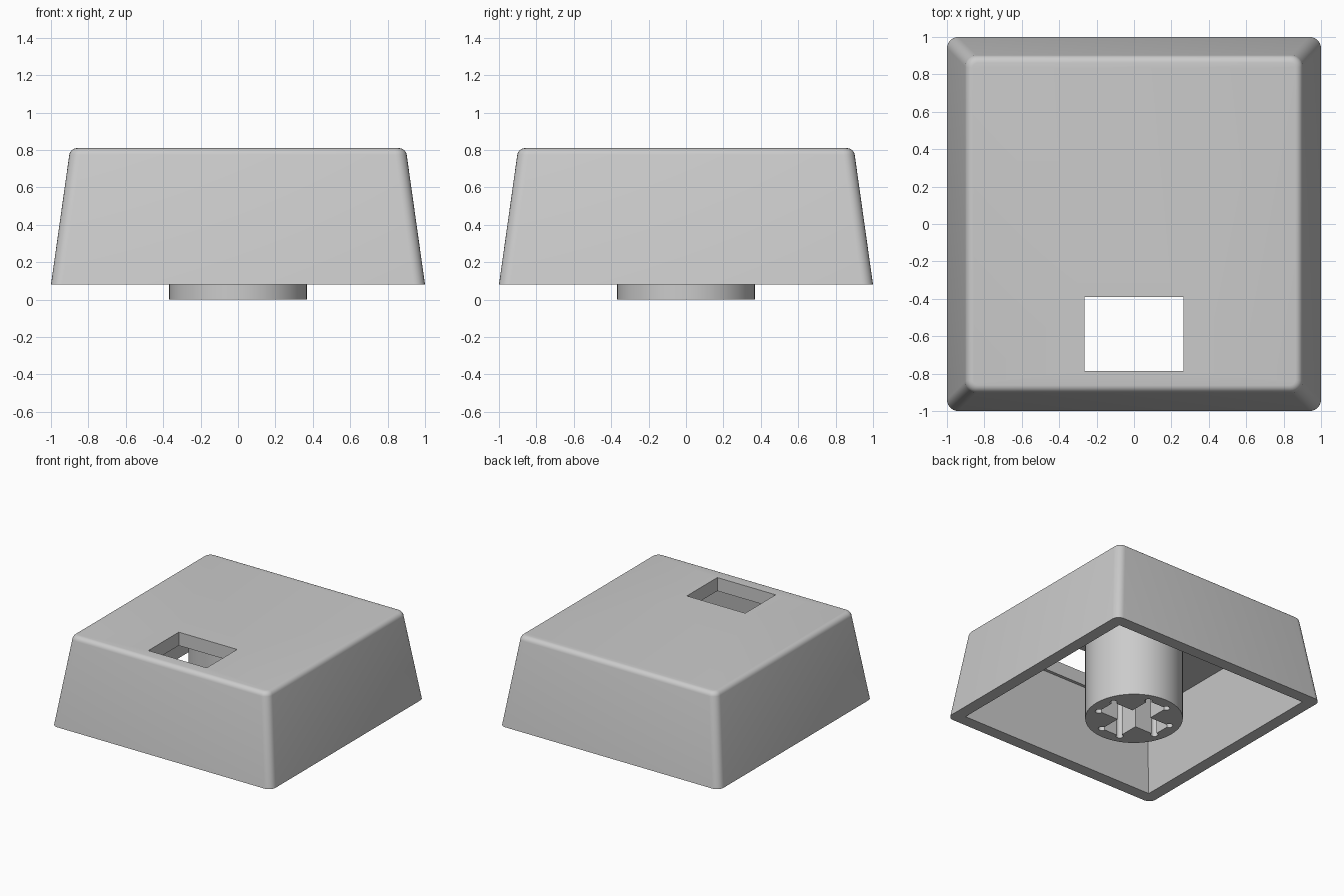
import bpy, bmesh, math

cube = bpy.data.objects.get("Cube")
if cube:
    bpy.data.objects.remove(cube, do_unlink=True)

grey = bpy.data.materials.new("light_grey_plastic")
grey.use_nodes = True
grey.diffuse_color = (0.6, 0.6, 0.6, 1)
grey.node_tree.nodes["Principled BSDF"].inputs["Base Color"].default_value = (0.6, 0.6, 0.6, 1)


def finish(name, bm):
    mesh = bpy.data.meshes.new(name)
    bmesh.ops.recalc_face_normals(bm, faces=bm.faces)
    bm.to_mesh(mesh)
    bm.free()
    mesh.materials.append(grey)
    obj = bpy.data.objects.new(name, mesh)
    bpy.context.collection.objects.link(obj)
    return obj


def frustum(bottom, top, z0, z1):
    """Square block that tapers from half-width bottom to half-width top."""
    bm = bmesh.new()
    bmesh.ops.create_cube(bm, size=2)
    for v in bm.verts:
        half, z = (top, z1) if v.co.z > 0 else (bottom, z0)
        v.co = (v.co.x * half, v.co.y * half, z)
    return bm


def box(name, x, y, z):
    bm = bmesh.new()
    bmesh.ops.create_cube(bm, size=1)
    for v in bm.verts:
        v.co = [lo if c < 0 else hi for c, (lo, hi) in zip(v.co, (x, y, z))]
    return finish(name, bm)


def cylinder(name, x, y, radius, z0, z1, sides):
    bm = bmesh.new()
    bmesh.ops.create_cone(bm, cap_ends=True, segments=sides, radius1=radius,
                          radius2=radius, depth=z1 - z0)
    bmesh.ops.translate(bm, verts=bm.verts, vec=(x, y, (z0 + z1) / 2))
    return finish(name, bm)


def cut(target, cutter):
    cutter.hide_render = True
    mod = target.modifiers.new("cut", "BOOLEAN")
    mod.operation = "DIFFERENCE"
    mod.solver = "EXACT"
    mod.object = cutter
    bpy.context.view_layer.objects.active = target
    bpy.ops.object.modifier_apply(modifier=mod.name)
    bpy.data.objects.remove(cutter, do_unlink=True)


def smooth(obj):
    bpy.ops.object.select_all(action="DESELECT")
    obj.select_set(True)
    bpy.context.view_layer.objects.active = obj
    bpy.ops.object.shade_smooth_by_angle(angle=math.radians(30))


BASE, TOP, ROOF = 0.08, 0.81, 0.70

# Tapered cap with rounded corners and a softened top rim
bm = frustum(1.0, 0.897, BASE, TOP)
corners = [e for e in bm.edges if abs(e.verts[0].co.z - e.verts[1].co.z) > 0.1]
bmesh.ops.bevel(bm, geom=corners, offset=0.06, segments=6, profile=0.5, affect="EDGES")
rim = [e for e in bm.edges if all(v.co.z > TOP - 0.01 for v in e.verts)]
bmesh.ops.bevel(bm, geom=rim, offset=0.035, segments=5, profile=0.5, affect="EDGES")
cap = finish("cap_shell", bm)

# Hollow underside and the window near the front
cut(cap, finish("cavity", frustum(0.902, 0.81, BASE - 0.01, ROOF)))
cut(cap, box("window", (-0.265, 0.265), (-0.785, -0.39), (ROOF - 0.05, 1)))
smooth(cap)

# Central stem, reaching from the floor up to the roof
stem = cylinder("mounting_stem", 0, 0, 0.368, 0, ROOF + 0.01, 64)

# Cross-shaped socket with a small round relief in each arm corner
ARM, SLOT, DEPTH = 0.273, 0.087, 0.52
cut(stem, box("slot_across", (-ARM, ARM), (-SLOT, SLOT), (-0.1, DEPTH)))
cut(stem, box("slot_along", (-SLOT, SLOT), (-ARM, ARM), (-0.1, DEPTH)))
for a in (-1, 1):
    for b in (-1, 1):
        for x, y in ((a * ARM, b * SLOT), (a * SLOT, b * ARM)):
            cut(stem, cylinder("relief", x, y, 0.028, -0.1, DEPTH, 16))
smooth(stem)
